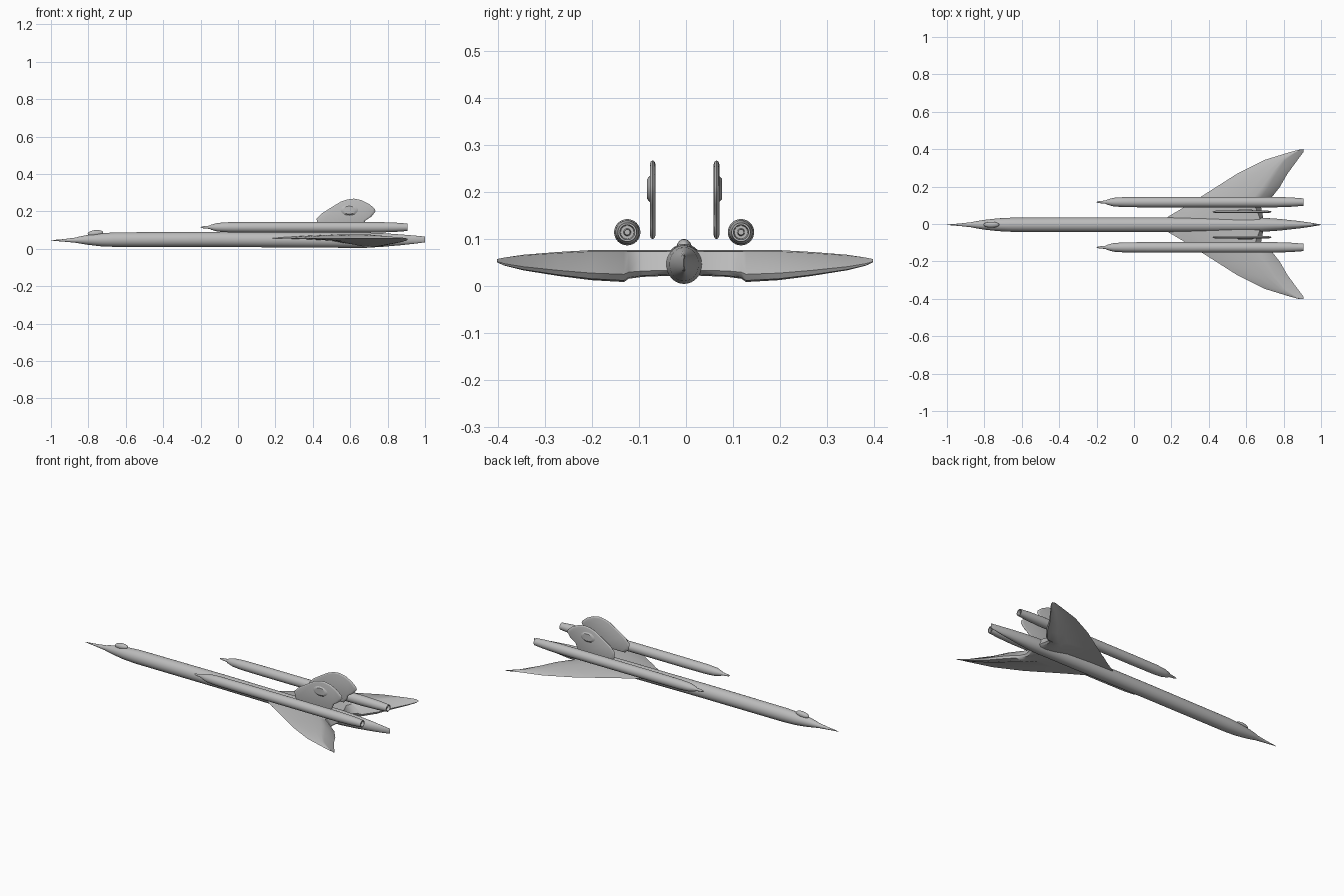
import bpy, bmesh, math
from mathutils import Matrix

cube = bpy.data.objects.get("Cube")
if cube:
    bpy.data.objects.remove(cube, do_unlink=True)

grey = bpy.data.materials.new("plain grey")
grey.use_nodes = True
COLOUR = (0.5, 0.5, 0.5, 1)
grey.diffuse_color = COLOUR
grey.node_tree.nodes["Principled BSDF"].inputs["Base Color"].default_value = COLOUR


def finish(name, bm, angle=35):
    bmesh.ops.recalc_face_normals(bm, faces=bm.faces)
    mesh = bpy.data.meshes.new(name)
    bm.to_mesh(mesh)
    bm.free()
    mesh.materials.append(grey)
    ob = bpy.data.objects.new(name, mesh)
    bpy.context.collection.objects.link(ob)
    bpy.ops.object.select_all(action='DESELECT')
    ob.select_set(True)
    bpy.context.view_layer.objects.active = ob
    bpy.ops.object.shade_smooth_by_angle(angle=math.radians(angle))
    return ob


def loft(name, sections, angle=35):
    """Skin a list of closed point loops and cap both ends."""
    bm = bmesh.new()
    loops = [[bm.verts.new(p) for p in s] for s in sections]
    n = len(loops[0])
    for a, b in zip(loops, loops[1:]):
        for i in range(n):
            j = (i + 1) % n
            bm.faces.new((a[i], a[j], b[j], b[i]))
    bm.faces.new(loops[0])
    bm.faces.new(loops[-1])
    return finish(name, bm, angle)


def ring(x, y, z, ry, rz, n=32):
    turn = [2 * math.pi * i / n for i in range(n)]
    return [(x, y + ry * math.cos(t), z + rz * math.sin(t)) for t in turn]


# Fuselage: x, half width, half height, centre height
body = [(-1, .001, .001, .045), (-.93, .007, .007, .045), (-.865, .014, .014, .046),
        (-.85, .018, .018, .047), (-.8, .026, .027, .048), (-.73, .034, .035, .048),
        (-.65, .038, .039, .049), (-.1, .039, .040, .05), (.4, .039, .041, .047),
        (.68, .038, .041, .046), (.78, .031, .036, .047), (.88, .020, .028, .048),
        (.95, .010, .021, .049), (1, .001, .015, .05)]
loft("fuselage", [ring(x, -.004, z, ry, rz) for x, ry, rz, z in body])

# Canopy blister
bm = bmesh.new()
bmesh.ops.create_uvsphere(bm, u_segments=24, v_segments=12, radius=1)
bmesh.ops.transform(bm, verts=bm.verts, matrix=Matrix.Translation((-.762, -.004, .083))
                    @ Matrix.Rotation(-.1, 4, 'Y') @ Matrix.Diagonal((.042, .016, .017, 1)))
finish("canopy", bm)

# Engine pods with a nose spike and a recessed nozzle: x, radius
pod = [(-.2, .001), (-.19, .005), (-.15, .009), (-.145, .013), (-.11, .023), (-.05, .027),
       (.1, .028), (.75, .028), (.84, .025), (.905, .020), (.905, .016), (.86, .014),
       (.86, .008), (.895, .006)]

# Wing sections: span, leading edge, upper and lower trailing edge, top, bottom
wing = [(0, .14, .68, .69, .077, .024), (.04, .18, .67, .69, .077, .022),
        (.09, .265, .65, .68, .077, .02), (.12, .31, .66, .70, .077, .016),
        (.13, .33, .67, .725, .077, .009), (.2, .44, .72, .78, .077, .013),
        (.27, .55, .76, .82, .073, .022), (.345, .70, .81, .875, .067, .034),
        (.385, .83, .865, .905, .061, .044), (.4, .885, .893, .908, .058, .051)]


def wing_section(side, y, le, upper, lower, top, bottom):
    mid = .056
    outline = [(le, mid)]
    for f, g in ((.15, .3), (.4, .65), (.7, .95), (.88, 1), (1, .85)):
        outline.append((le + f * (upper - le), mid + g * (top - mid)))
    for f, g in ((1, .65), (.98, .93), (.9, 1), (.78, .8), (.62, .35), (.3, .1)):
        outline.append((le + f * (lower - le), mid + g * (bottom - mid)))
    return [(x, side * y - .002, z) for x, z in outline]


# Fin side profile
fin = [(.45, .1), (.425, .125), (.42, .16), (.45, .19), (.5, .222), (.55, .252),
       (.585, .264), (.62, .268), (.66, .26), (.7, .24), (.73, .215), (.735, .2),
       (.715, .173), (.68, .15), (.67, .125), (.65, .1)]
CX, CZ = .58, .185


def fin_outline(y, scale):
    return [(CX + (x - CX) * scale, y, CZ + (z - CZ) * scale) for x, z in fin]


for label, side in (("left", 1), ("right", -1)):
    loft(label + "_engine_pod", [ring(x, side * .121 - .004, .115, r, r) for x, r in pod])
    loft(label + "_wing", [wing_section(side, *s) for s in wing], 40)
    y = side * .068 - .003
    layers = ((-.006, .9), (-.004, .97), (0, 1), (.004, .97), (.006, .9))
    loft(label + "_fin", [fin_outline(y + d, s) for d, s in layers], 50)
    # Plain raised boss on the outer face of each fin
    bm = bmesh.new()
    bmesh.ops.create_cone(bm, cap_ends=True, segments=24, radius1=.05, radius2=.035, depth=.008)
    bmesh.ops.transform(bm, verts=bm.verts, matrix=Matrix.Translation((.595, y + side * .008, .207))
                        @ Matrix.Diagonal((1, 1, .6, 1))
                        @ Matrix.Rotation(-side * math.pi / 2, 4, 'X'))
    finish(label + "_fin_boss", bm)
